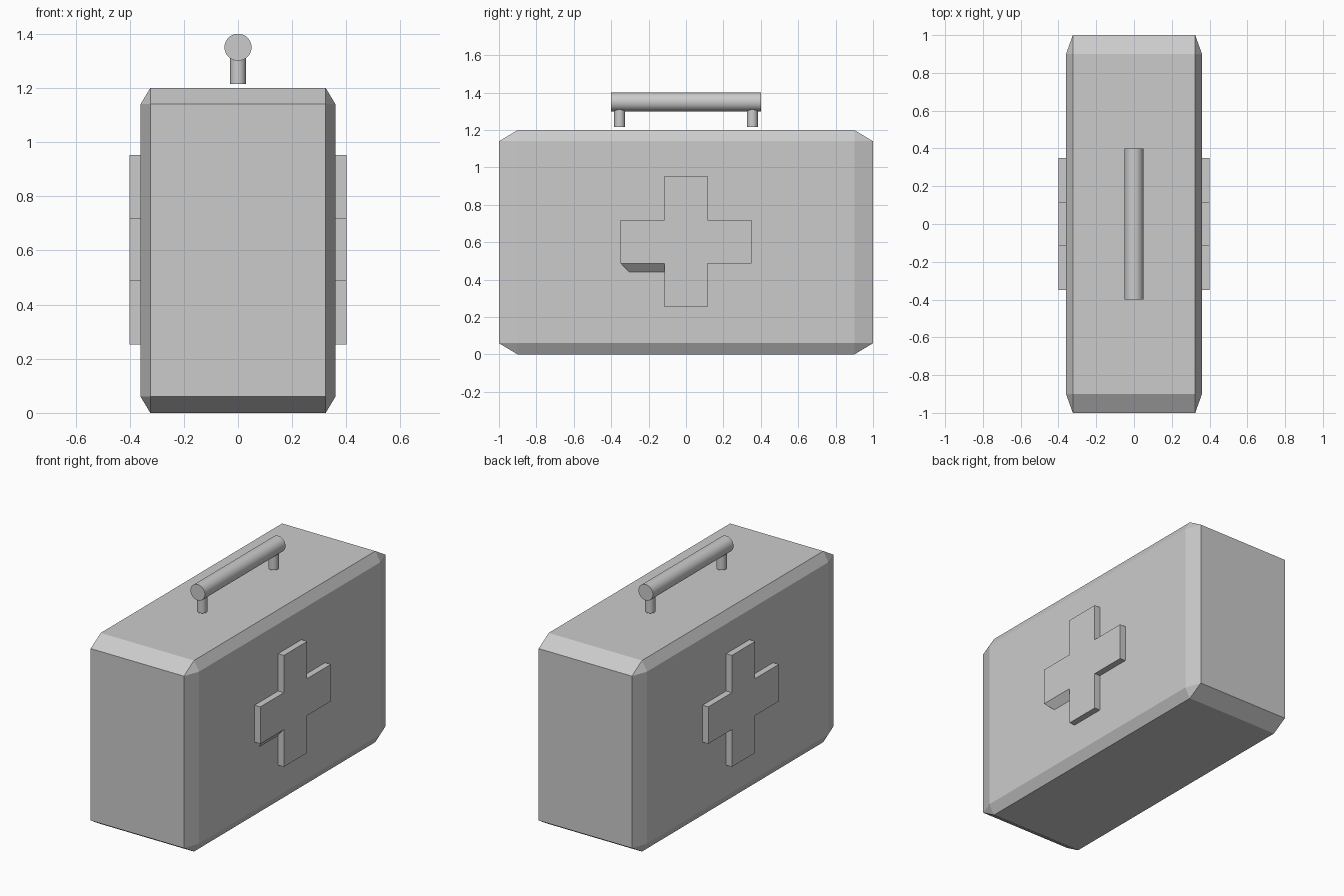
import bpy, bmesh, math

if "Cube" in bpy.data.objects:
    bpy.data.objects.remove(bpy.data.objects["Cube"])


def finish(bm, name):
    bmesh.ops.recalc_face_normals(bm, faces=bm.faces)
    mesh = bpy.data.meshes.new(name)
    bm.to_mesh(mesh)
    bm.free()
    obj = bpy.data.objects.new(name, mesh)
    bpy.context.collection.objects.link(obj)
    return obj


def cylinder(name, radius, depth, location, rotation=(0, 0, 0)):
    bpy.ops.mesh.primitive_cylinder_add(vertices=32, radius=radius, depth=depth,
                                        location=location, rotation=rotation)
    bpy.context.object.name = name
    bpy.ops.object.shade_smooth_by_angle(angle=math.radians(30))


# Case: unit cube chamfered first, then stretched, so chamfers scale per axis
bm = bmesh.new()
bmesh.ops.create_cube(bm, size=1)
bmesh.ops.bevel(bm, geom=bm.edges[:], offset=0.05, segments=1, affect='EDGES')
bmesh.ops.scale(bm, vec=(0.72, 2.0, 1.2), verts=bm.verts)
bmesh.ops.translate(bm, vec=(0, 0, 0.6), verts=bm.verts)
finish(bm, "case_body")

# Raised cross on each broad side
a, b, zc = 0.35, 0.116, 0.603
outline = [(-b, -a), (b, -a), (b, -b), (a, -b), (a, b), (b, b),
           (b, a), (-b, a), (-b, b), (-a, b), (-a, -b), (-b, -b)]
for side, name in ((1, "cross_right"), (-1, "cross_left")):
    bm = bmesh.new()
    face = bm.faces.new([bm.verts.new((0.2 * side, y, zc + z)) for y, z in outline])
    ext = bmesh.ops.extrude_face_region(bm, geom=[face])
    top = [v for v in ext["geom"] if isinstance(v, bmesh.types.BMVert)]
    bmesh.ops.translate(bm, vec=(0.2 * side, 0, 0), verts=top)
    finish(bm, name)

# Sloped facet under one arm of the right cross
bm = bmesh.new()
bm.faces.new([bm.verts.new(p) for p in
              ((0.4, -a, zc - b), (0.2, -b, zc - a), (0.4, -b, zc - b))])
finish(bm, "cross_facet")

# Handle bar and its two posts
cylinder("handle_bar", 0.05, 0.8, (0, 0, 1.35), (math.pi / 2, 0, 0))
for y, name in ((-0.355, "handle_post_front"), (0.355, "handle_post_back")):
    cylinder(name, 0.029, 0.095, (0, y, 1.2625))
